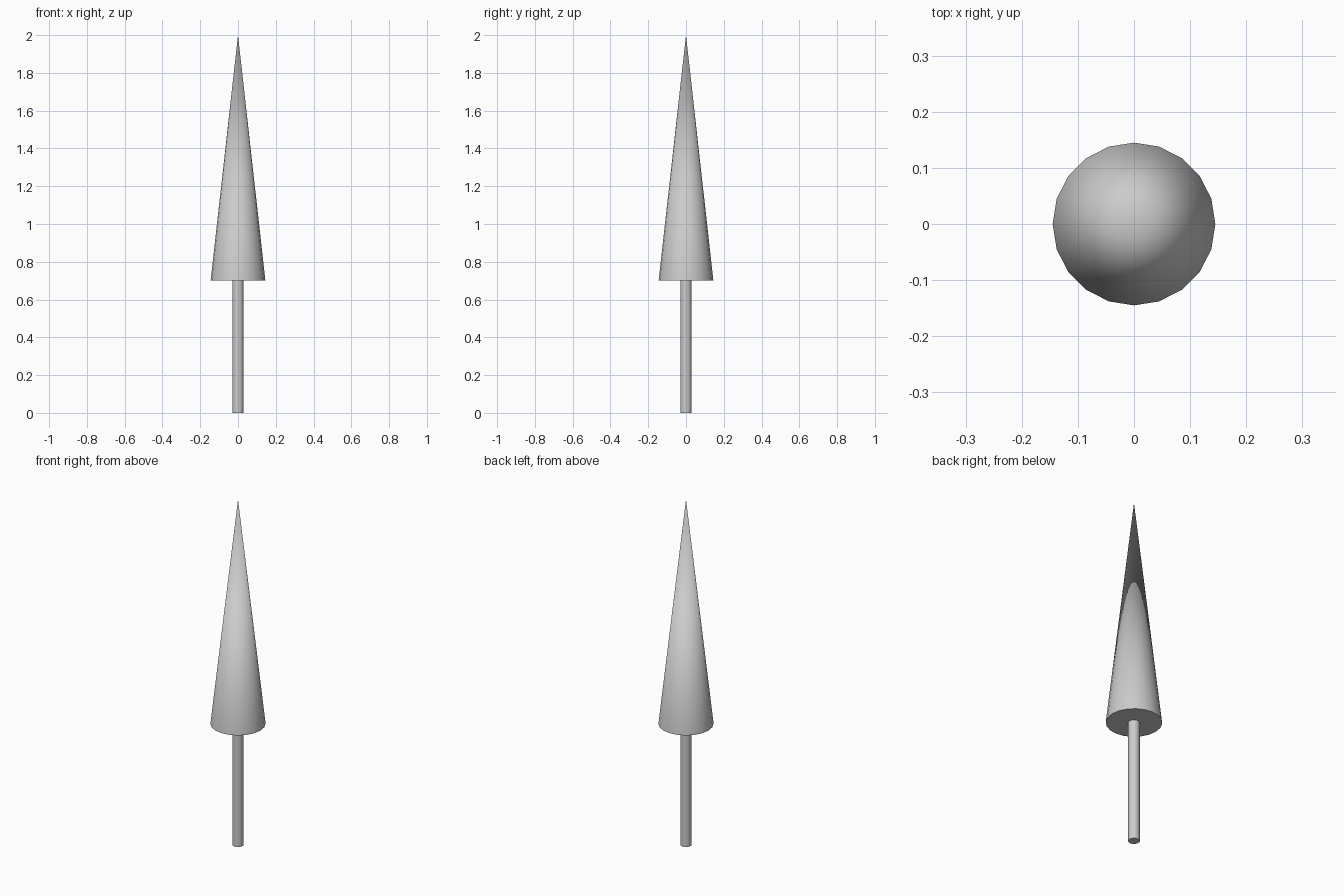
import bpy
import math

if "Cube" in bpy.data.objects:
    bpy.data.objects.remove(bpy.data.objects["Cube"])

SIDES = 20


def finish(name):
    obj = bpy.context.object
    obj.name = name
    bpy.ops.object.shade_smooth_by_angle(angle=math.radians(40))
    return obj


# Trunk: thin straight pole standing on the ground
bpy.ops.mesh.primitive_cylinder_add(vertices=SIDES, radius=0.03, depth=0.7,
                                    location=(0, 0, 0.35))
finish("trunk")

# Foliage: tall closed cone on top of the trunk
bpy.ops.mesh.primitive_cone_add(vertices=SIDES, radius1=0.145, radius2=0,
                                depth=1.3, location=(0, 0, 1.35))
finish("foliage")
